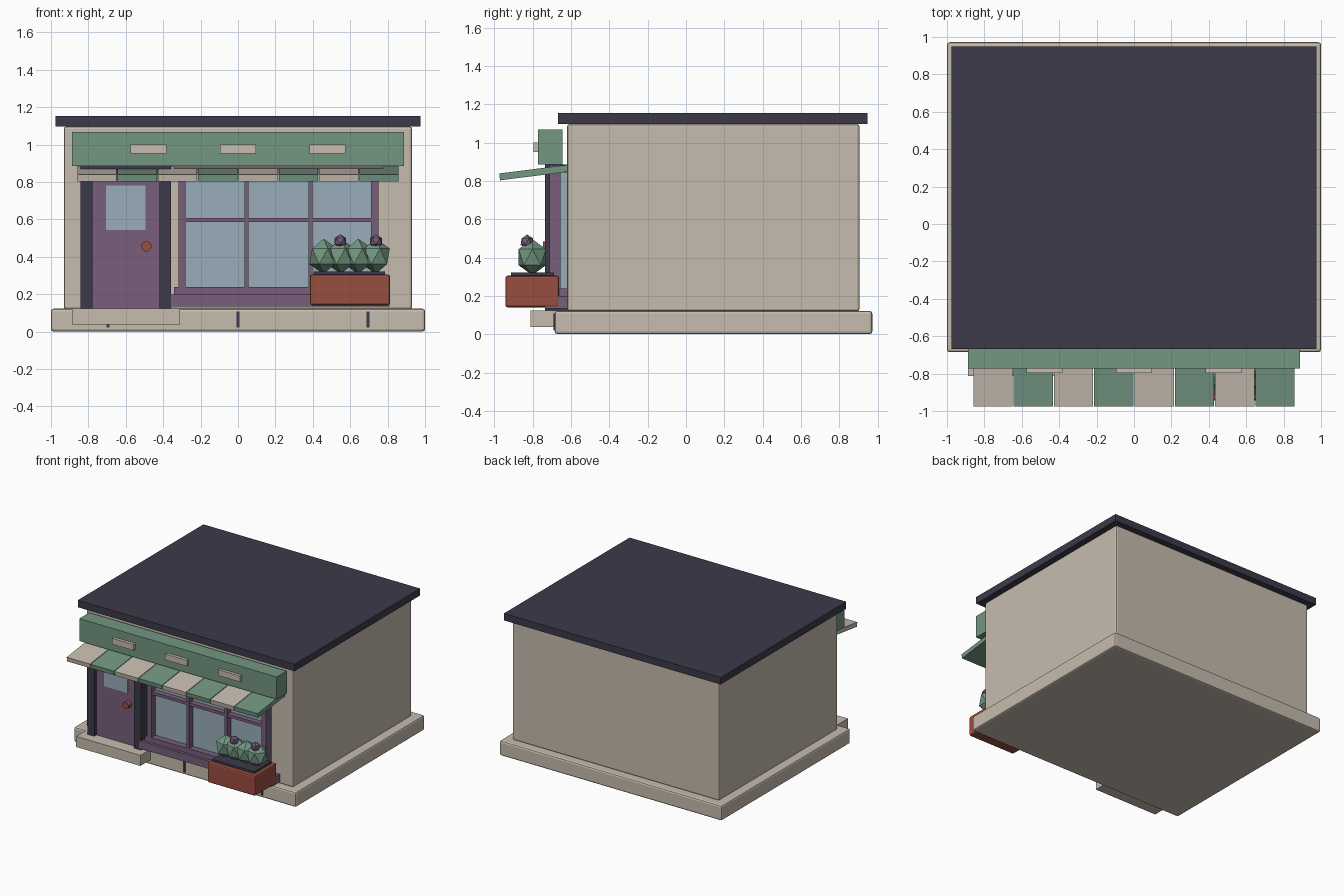
import bpy, math
from math import radians

if "Cube" in bpy.data.objects:
    bpy.data.objects.remove(bpy.data.objects["Cube"])


def material(name, rgb):
    m = bpy.data.materials.new(name)
    lin = [((c / 255 + 0.055) / 1.055) ** 2.4 for c in rgb]
    m.diffuse_color = (*lin, 1)
    m.use_nodes = True
    m.node_tree.nodes["Principled BSDF"].inputs["Base Color"].default_value = m.diffuse_color
    return m


CREAM = material("cream plaster", (198, 188, 174))
DARK = material("dark slate", (60, 58, 73))
GREEN = material("sage green", (115, 150, 129))
PURPLE = material("plum paint", (120, 95, 124))
GLASS = material("pale blue glass", (152, 173, 186))
BRICK = material("terracotta", (152, 77, 64))


def finish(name, mat):
    ob = bpy.context.object
    ob.name = name
    ob.data.materials.append(mat)
    return ob


def box(name, mat, x, y, z, bevel=0.0):
    """Box from (min, max) ranges on each axis."""
    bpy.ops.mesh.primitive_cube_add(size=1, location=[sum(r) / 2 for r in (x, y, z)])
    ob = finish(name, mat)
    ob.scale = [r[1] - r[0] for r in (x, y, z)]
    bpy.ops.object.transform_apply(location=False, rotation=False, scale=True)
    if bevel:
        b = ob.modifiers.new("soft edges", 'BEVEL')
        b.width, b.segments = bevel, 2
    return ob


def ico(name, mat, loc, r, stretch=1.0, turn=0.0):
    bpy.ops.mesh.primitive_ico_sphere_add(subdivisions=1, radius=r, location=loc,
                                          rotation=(0, 0, turn))
    ob = finish(name, mat)
    ob.scale.z = stretch
    return ob


# Plinth, walls, roof, doorstep
box("plinth", CREAM, (-1, 1), (-0.685, 0.972), (0, 0.122), 0.014)
box("walls", CREAM, (-0.93, 0.93), (-0.62, 0.905), (0.12, 1.096), 0.012)
box("roof", DARK, (-0.975, 0.975), (-0.667, 0.948), (1.096, 1.153))
box("doorstep", CREAM, (-0.888, -0.31), (-0.812, -0.66), (0.038, 0.124))
for x in (-0.695, 0, 0.695):
    box("plinth_joint", DARK, (x - 0.009, x + 0.009), (-0.692, -0.684), (0.022, 0.108))

# Door with frame, pane and knob
for x in (-0.81, -0.39):
    box("door_post", DARK, (x - 0.031, x + 0.031), (-0.735, -0.61), (0.122, 0.885))
box("door_header", DARK, (-0.84, -0.36), (-0.735, -0.61), (0.845, 0.885))
box("door", PURPLE, (-0.78, -0.42), (-0.705, -0.61), (0.122, 0.85))
box("door_pane", GLASS, (-0.705, -0.495), (-0.713, -0.704), (0.543, 0.782))
bpy.ops.mesh.primitive_cylinder_add(vertices=12, radius=0.028, depth=0.045,
                                    location=(-0.49, -0.725, 0.455),
                                    rotation=(radians(90), 0, 0))
finish("door_knob", BRICK)

# Shop window: glass, vertical bars, rails and sill
box("window_glass", GLASS, (-0.30, 0.735), (-0.66, -0.61), (0.21, 0.875))
for a, b in ((-0.318, -0.281), (0.034, 0.056), (0.377, 0.399), (0.712, 0.752)):
    box("window_upright", PURPLE, (a, b), (-0.713, -0.655), (0.20, 0.88))
box("window_crossbar", PURPLE, (-0.30, 0.735), (-0.705, -0.655), (0.585, 0.608))
box("window_bottom_rail", PURPLE, (-0.342, 0.775), (-0.713, -0.61), (0.195, 0.238))
box("window_top_rail", PURPLE, (-0.342, 0.775), (-0.713, -0.61), (0.845, 0.882))
box("window_sill", PURPLE, (-0.378, 0.81), (-0.735, -0.61), (0.135, 0.198))

# Fascia board with three blank plates
box("fascia", GREEN, (-0.888, 0.888), (-0.772, -0.645), (0.885, 1.067))
for x in (-0.479, 0, 0.479):
    box("fascia_plate", CREAM, (x - 0.097, x + 0.097), (-0.797, -0.77), (0.952, 1.0))

# Striped sloping awning
pitch = 0.2155
for i in range(8):
    x = (i - 3.5) * pitch
    slat = box("awning_stripe", (CREAM, GREEN)[i % 2], (x - 0.105, x + 0.105),
               (-0.974, -0.618), (0.825, 0.861))
    slat.rotation_euler.x = radians(7.2)

# Planter with shrubs and flowers
box("planter", BRICK, (0.385, 0.813), (-0.943, -0.662), (0.14, 0.305), 0.012)
box("planter_soil", DARK, (0.405, 0.785), (-0.912, -0.69), (0.28, 0.322))
for i in range(4):
    ico("shrub", GREEN, (0.457 + 0.093 * i, -0.802, 0.402), 0.084, 1.12)
for x in (0.547, 0.738):
    ico("flower", PURPLE, (x, -0.83, 0.483), 0.037, 1.0, 0.3)
